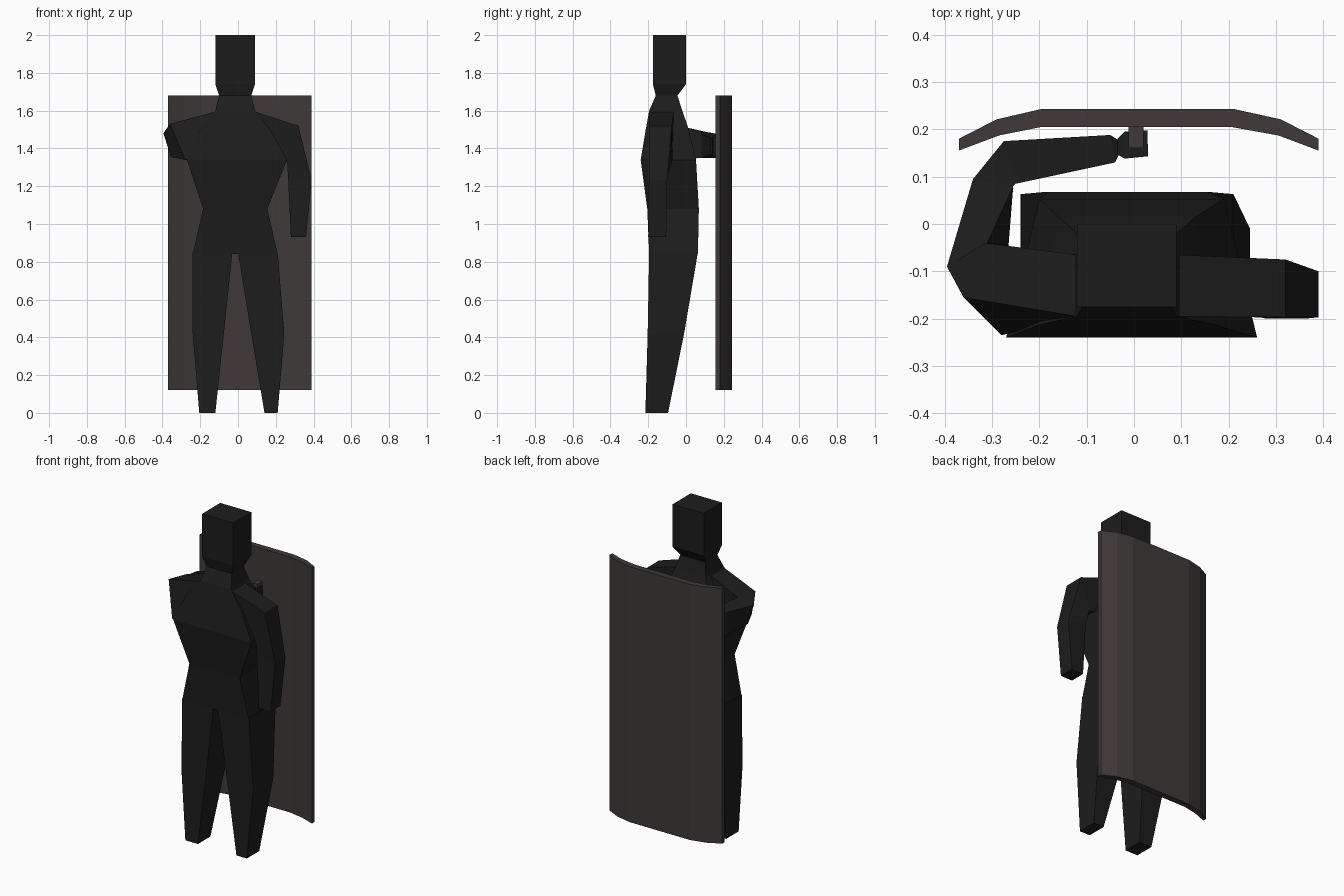
import bpy, bmesh


def material(name, color):
    m = bpy.data.materials.new(name)
    m.diffuse_color = (*color, 1)
    return m


dark = material("dark_body", (0.012, 0.012, 0.012))
brown = material("dark_plate", (0.05, 0.041, 0.04))


def loft(name, rings, mat):
    """Bridge matching rings of points and cap both ends."""
    bm = bmesh.new()
    loops = [[bm.verts.new(p) for p in ring] for ring in rings]
    n = len(loops[0])
    for a, b in zip(loops, loops[1:]):
        for i in range(n):
            j = (i + 1) % n
            bm.faces.new((a[i], a[j], b[j], b[i]))
    bm.faces.new(loops[0])
    bm.faces.new(loops[-1])
    bmesh.ops.recalc_face_normals(bm, faces=bm.faces)
    me = bpy.data.meshes.new(name)
    bm.to_mesh(me)
    bm.free()
    me.materials.append(mat)
    ob = bpy.data.objects.new(name, me)
    bpy.context.collection.objects.link(ob)
    return ob


def level(z, x0, x1, y0, y1, inset=0.0):
    """Horizontal four-sided ring, optionally narrower on the +y side."""
    return [(x0, y0, z), (x1, y0, z), (x1 - inset, y1, z), (x0 + inset, y1, z)]


def upright(a, b, z0, z1):
    """Vertical four-sided ring standing on the plan segment a-b."""
    return [(*a, z0), (*b, z0), (*b, z1), (*a, z1)]


# Torso, neck and head
loft("torso_and_head", [
    level(0.84, -0.24, 0.21, -0.195, 0.063),
    level(1.08, -0.185, 0.155, -0.205, 0.068),
    level(1.34, -0.27, 0.26, -0.24, 0.053, 0.07),
    level(1.50, -0.20, 0.17, -0.213, 0.015, 0.04),
    level(1.60, -0.12, 0.09, -0.195, -0.02),
    level(1.68, -0.10, 0.07, -0.16, -0.045),
    level(1.74, -0.12, 0.09, -0.175, 0.0),
    level(2.00, -0.12, 0.09, -0.175, 0.0)], dark)

# Legs
loft("left_leg", [
    level(0.0, -0.205, -0.12, -0.215, -0.095),
    level(0.42, -0.24, -0.075, -0.203, -0.01),
    level(0.85, -0.24, -0.03, -0.195, 0.063)], dark)
loft("right_leg", [
    level(0.0, 0.14, 0.21, -0.215, -0.095),
    level(0.42, 0.07, 0.245, -0.203, -0.01),
    level(0.85, 0.0, 0.21, -0.195, 0.063)], dark)


def slanted(outer, inner, y0, y1):
    """Ring across an arm between an outer and an inner (x, z) point."""
    (xo, zo), (xi, zi) = outer, inner
    return [(xo, y0, zo), (xo, y1, zo), (xi, y1, zi), (xi, y0, zi)]


# Hanging arm
loft("right_arm", [
    slanted((0.09, 1.595), (0.09, 1.36), -0.195, -0.065),
    slanted((0.32, 1.52), (0.26, 1.33), -0.197, -0.075),
    slanted((0.39, 1.23), (0.265, 1.25), -0.197, -0.10),
    slanted((0.36, 0.93), (0.28, 0.93), -0.20, -0.105)], dark)

# Bent arm reaching to the shield, ending in a fist
loft("left_arm", [
    upright((-0.12, -0.195), (-0.12, -0.065), 1.36, 1.595),
    [(-0.28, -0.235, 1.34), (-0.26, -0.05, 1.34),
     (-0.315, -0.04, 1.53), (-0.36, -0.155, 1.53)],
    [(-0.355, -0.09, 1.355), (-0.265, -0.045, 1.34),
     (-0.31, -0.04, 1.52), (-0.395, -0.09, 1.48)],
    upright((-0.34, 0.095), (-0.255, 0.08), 1.35, 1.49),
    upright((-0.275, 0.175), (-0.25, 0.085), 1.35, 1.475),
    upright((-0.05, 0.188), (-0.04, 0.13), 1.365, 1.455),
    upright((-0.03, 0.175), (-0.03, 0.15), 1.375, 1.445)], dark)
loft("left_hand", [
    upright((-0.035, 0.18), (-0.035, 0.147), 1.37, 1.45),
    upright((-0.02, 0.195), (-0.02, 0.138), 1.36, 1.46),
    upright((0.028, 0.198), (0.03, 0.143), 1.36, 1.46)], dark)

# Shield grip
loft("shield_grip", [level(z, -0.012, 0.02, 0.16, 0.212) for z in (1.34, 1.48)], brown)

# Curved shield: faceted arc profile pulled straight up
outer_arc = [(-0.37, 0.18), (-0.29, 0.221), (-0.195, 0.243),
             (0.21, 0.243), (0.31, 0.221), (0.39, 0.18)]
inner_arc = [(0.39, 0.155), (0.305, 0.187), (0.205, 0.205),
             (-0.195, 0.205), (-0.285, 0.187), (-0.37, 0.155)]
loft("shield", [[(x, y, z) for x, y in outer_arc + inner_arc]
                for z in (0.12, 1.68)], brown)
